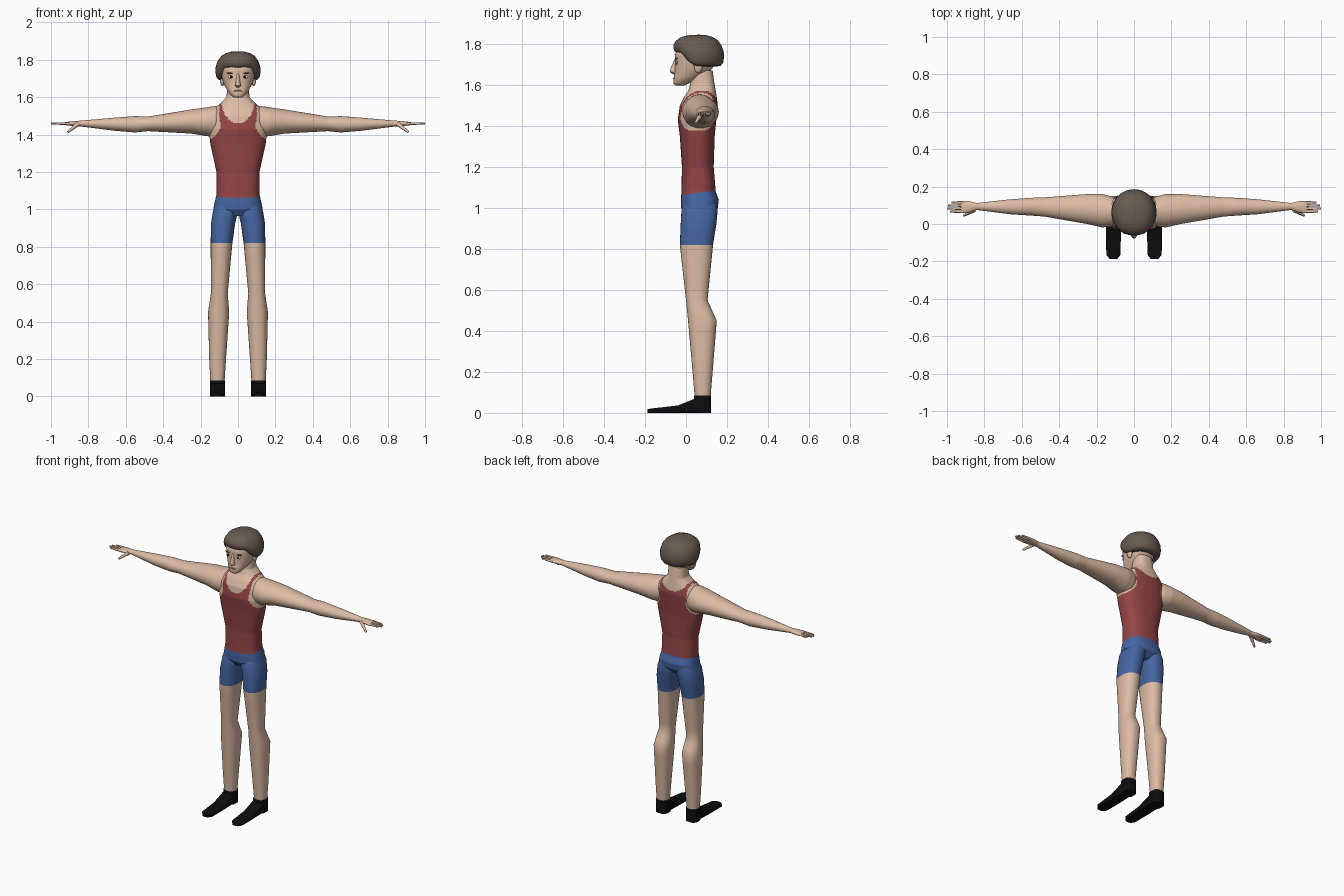
import bpy
import bmesh
from math import pi, sin, cos, ceil, radians
from mathutils import Matrix, Vector

cube = bpy.data.objects.get("Cube")
if cube:
    bpy.data.objects.remove(cube)


def material(name, rgb):
    mat = bpy.data.materials.new(name)
    mat.use_nodes = True
    mat.diffuse_color = (*rgb, 1)
    mat.node_tree.nodes["Principled BSDF"].inputs["Base Color"].default_value = (*rgb, 1)
    return mat


SKIN, RED, BLUE, BLACK, HAIR, WHITE, LIP = range(7)
PALETTE = [
    material("skin", (0.72, 0.5, 0.37)),
    material("red_vest", (0.3, 0.06, 0.06)),
    material("blue_shorts", (0.06, 0.13, 0.36)),
    material("black_shoe", (0.004, 0.004, 0.004)),
    material("brown_hair", (0.14, 0.105, 0.08)),
    material("eye_white", (0.75, 0.72, 0.68)),
    material("lip", (0.5, 0.27, 0.21)),
]
WAIST = Vector((0, 0, 1.065))
WAIST_NORMAL = Vector((0, -0.15, 1))


def clothing(p):
    """Skin, vest or shorts, chosen from the position on the body."""
    x, z = abs(p.x), p.z
    if z < 0.82:
        return SKIN
    if (p - WAIST).dot(WAIST_NORMAL) < 0:
        return BLUE
    # armholes: rounded below, straight along the strap
    if z > 1.47:
        armhole = x > 0.1
    else:
        armhole = x > 0.17 and z > 1.37 or ((x - 0.175) / 0.085) ** 2 + ((z - 1.47) / 0.1) ** 2 < 1
    # scooped neckline, deeper at the front
    drop = 0.12 if p.y < 0.06 else 0.06
    neck = z > 1.58 or (x / 0.088) ** 2 + ((z - 1.58) / drop) ** 2 < 1
    return SKIN if armhole or neck else RED


def finish(name, bm, paint):
    """Turn a bmesh into a smooth object, painted by one colour or a rule."""
    bmesh.ops.recalc_face_normals(bm, faces=bm.faces)
    for f in bm.faces:
        f.material_index = paint(f.calc_center_median()) if callable(paint) else paint
    mesh = bpy.data.meshes.new(name)
    bm.to_mesh(mesh)
    bm.free()
    for mat in PALETTE:
        mesh.materials.append(mat)
    obj = bpy.data.objects.new(name, mesh)
    bpy.context.collection.objects.link(obj)
    bpy.ops.object.select_all(action='DESELECT')
    obj.select_set(True)
    bpy.context.view_layer.objects.active = obj
    bpy.ops.object.shade_smooth_by_angle(angle=radians(50))
    return obj


def skin_rings(bm, rings):
    """Bridge rings of points and cap both ends."""
    rows = [[bm.verts.new(p) for p in ring] for ring in rings]
    n = len(rows[0])
    for a, b in zip(rows, rows[1:]):
        for i in range(n):
            j = (i + 1) % n
            bm.faces.new((a[i], a[j], b[j], b[i]))
    bm.faces.new(rows[0])
    bm.faces.new(rows[-1])


def loft(name, axis, sections, paint, side=1, sides=32, step=0.05, power=2.3, cut=False):
    """Sections are (position, a_min, a_max, b_min, b_max) along an axis."""
    dense = [sections[0]]
    for s, t in zip(sections, sections[1:]):
        count = max(1, ceil(abs(t[0] - s[0]) / step))
        for k in range(1, count + 1):
            dense.append([u + (v - u) * k / count for u, v in zip(s, t)])
    rings = []
    for pos, a0, a1, b0, b1 in dense:
        ring = []
        for i in range(sides):
            c, s = cos(2 * pi * i / sides), sin(2 * pi * i / sides)
            c = abs(c) ** (2 / power) * (1 if c > 0 else -1)
            s = abs(s) ** (2 / power) * (1 if s > 0 else -1)
            a, b = (a0 + a1 + (a1 - a0) * c) / 2, (b0 + b1 + (b1 - b0) * s) / 2
            p = {"x": (pos, a, b), "y": (a, pos, b), "z": (a, b, pos)}[axis]
            ring.append((p[0] * side, p[1], p[2]))
        rings.append(ring)
    bm = bmesh.new()
    skin_rings(bm, rings)
    if cut:
        bmesh.ops.bisect_plane(bm, geom=bm.verts[:] + bm.edges[:] + bm.faces[:],
                               plane_co=WAIST, plane_no=WAIST_NORMAL)
    return finish(name, bm, paint)


def centred(rows):
    """Expand (position, half_width, b_min, b_max) into full sections."""
    return [(p, -w, w, b0, b1) for p, w, b0, b1 in rows]


def ellipsoid(name, centre, radii, paint, tilt=0):
    bm = bmesh.new()
    place = Matrix.Translation(centre) @ Matrix.Rotation(tilt, 4, 'Y') @ Matrix.Diagonal((*radii, 1))
    bmesh.ops.create_uvsphere(bm, u_segments=16, v_segments=10, radius=1, matrix=place)
    return finish(name, bm, paint)


def finger(name, start, end, r0, r1):
    start, end = Vector(start), Vector(end)
    d = end - start
    place = Matrix.Translation((start + end) / 2) @ d.to_track_quat('Z', 'Y').to_matrix().to_4x4()
    bm = bmesh.new()
    bmesh.ops.create_cone(bm, cap_ends=True, segments=8, radius1=r0, radius2=r1,
                          depth=d.length, matrix=place)
    finish(name, bm, SKIN)


# Torso, from hips to neck
loft("torso", "z", centred([
    (0.965, 0.09, 0, 0.12), (1.0, 0.132, -0.024, 0.155), (1.04, 0.124, -0.025, 0.16),
    (1.08, 0.115, -0.022, 0.145), (1.2, 0.115, -0.02, 0.135), (1.35, 0.148, -0.03, 0.14),
    (1.43, 0.157, -0.04, 0.148), (1.5, 0.152, -0.03, 0.155), (1.54, 0.125, -0.01, 0.15),
    (1.57, 0.09, 0.01, 0.145), (1.6, 0.062, 0.02, 0.14), (1.67, 0.055, 0.03, 0.13),
]), clothing, sides=112, step=0.007, power=2.5, cut=True)

# Head, nose and mouth
loft("head", "z", centred([
    (1.597, 0.02, -0.05, -0.01), (1.605, 0.033, -0.06, 0.01), (1.63, 0.055, -0.06, 0.06),
    (1.67, 0.076, -0.054, 0.12), (1.71, 0.088, -0.054, 0.15), (1.75, 0.092, -0.055, 0.155),
    (1.79, 0.085, -0.03, 0.14), (1.81, 0.05, 0, 0.11),
]), SKIN, step=0.02)
loft("nose", "z", centred([
    (1.652, 0.008, -0.062, -0.03), (1.662, 0.016, -0.078, -0.03),
    (1.68, 0.012, -0.076, -0.03), (1.725, 0.007, -0.056, -0.03),
]), SKIN, sides=12)
ellipsoid("mouth", (0, -0.057, 1.633), (0.022, 0.006, 0.005), LIP)

# Bowl-cut hair with a raised fringe and tucked-in rim
bm = bmesh.new()
rings = []
for r, h in [(0.02, 1), (0.3, 0.985), (0.55, 0.93), (0.75, 0.83), (0.9, 0.66),
             (0.98, 0.48), (1, 0.3), (0.96, 0.12), (0.87, 0.02), (0.7, 0)]:
    ring = []
    for i in range(48):
        a = 2 * pi * i / 48
        front = max(0, -sin(a))
        rim = 1.69 + 0.065 * min(1, front * 1.3) ** 2
        ring.append((0.121 * r * cos(a), 0.062 + 0.124 * r * sin(a), rim + (1.845 - rim) * h))
    rings.append(ring)
skin_rings(bm, rings)
finish("hair", bm, HAIR)

for side, label in ((1, "left"), (-1, "right")):
    # Eyes, brows and ears
    ellipsoid(label + "_eye", (side * 0.038, -0.046, 1.708), (0.017, 0.006, 0.008), WHITE)
    ellipsoid(label + "_iris", (side * 0.037, -0.05, 1.708), (0.007, 0.004, 0.007), BLACK)
    ellipsoid(label + "_brow", (side * 0.04, -0.047, 1.727), (0.022, 0.006, 0.004), HAIR, side * -0.15)
    ellipsoid(label + "_ear", (side * 0.084, 0.06, 1.688), (0.012, 0.02, 0.03), SKIN)

    # Arm
    loft(label + "_arm", "x", [
        (0.06, 0.03, 0.12, 1.43, 1.53), (0.12, -0.015, 0.148, 1.385, 1.553),
        (0.17, -0.018, 0.16, 1.392, 1.545), (0.25, 0, 0.16, 1.405, 1.534),
        (0.48, 0.04, 0.142, 1.418, 1.496), (0.55, 0.045, 0.14, 1.411, 1.498),
        (0.66, 0.052, 0.132, 1.42, 1.49), (0.84, 0.075, 0.112, 1.443, 1.474),
        (0.88, 0.062, 0.122, 1.445, 1.472), (0.925, 0.058, 0.122, 1.45, 1.466),
    ], clothing, side, step=0.01, sides=40, power=2)

    # Fingers and thumb
    for k, reach in enumerate((0.985, 1.0, 0.995, 0.975)):
        y = 0.066 + 0.0165 * k
        finger(label + "_finger", (side * 0.9, y, 1.458), (side * reach, y, 1.459), 0.008, 0.005)
    finger(label + "_thumb", (side * 0.855, 0.075, 1.457), (side * 0.91, 0.045, 1.413), 0.013, 0.006)

    # Leg with shorts hem
    loft(label + "_leg", "z", [
        (1.05, 0.01, 0.11, 0, 0.14), (0.99, 0.0, 0.134, -0.022, 0.155),
        (0.92, 0.016, 0.145, -0.026, 0.148), (0.82, 0.03, 0.146, -0.03, 0.132),
        (0.55, 0.055, 0.145, 0, 0.105), (0.45, 0.047, 0.16, 0.01, 0.15),
        (0.2, 0.064, 0.154, 0.032, 0.13), (0.08, 0.072, 0.148, 0.042, 0.12),
    ], clothing, side)

    # Shoe: ankle cuff and long flat foot
    loft(label + "_shoe_cuff", "z", [
        (0.086, 0.07, 0.15, 0.04, 0.122), (0, 0.07, 0.15, 0.04, 0.122),
    ], BLACK, side, power=3)
    loft(label + "_foot", "y", [
        (0.1, 0.072, 0.148, 0, 0.08), (0.05, 0.07, 0.15, 0, 0.072), (-0.04, 0.07, 0.15, 0, 0.036),
        (-0.165, 0.072, 0.148, 0, 0.022), (-0.187, 0.09, 0.13, 0, 0.018),
    ], BLACK, side, power=5)
